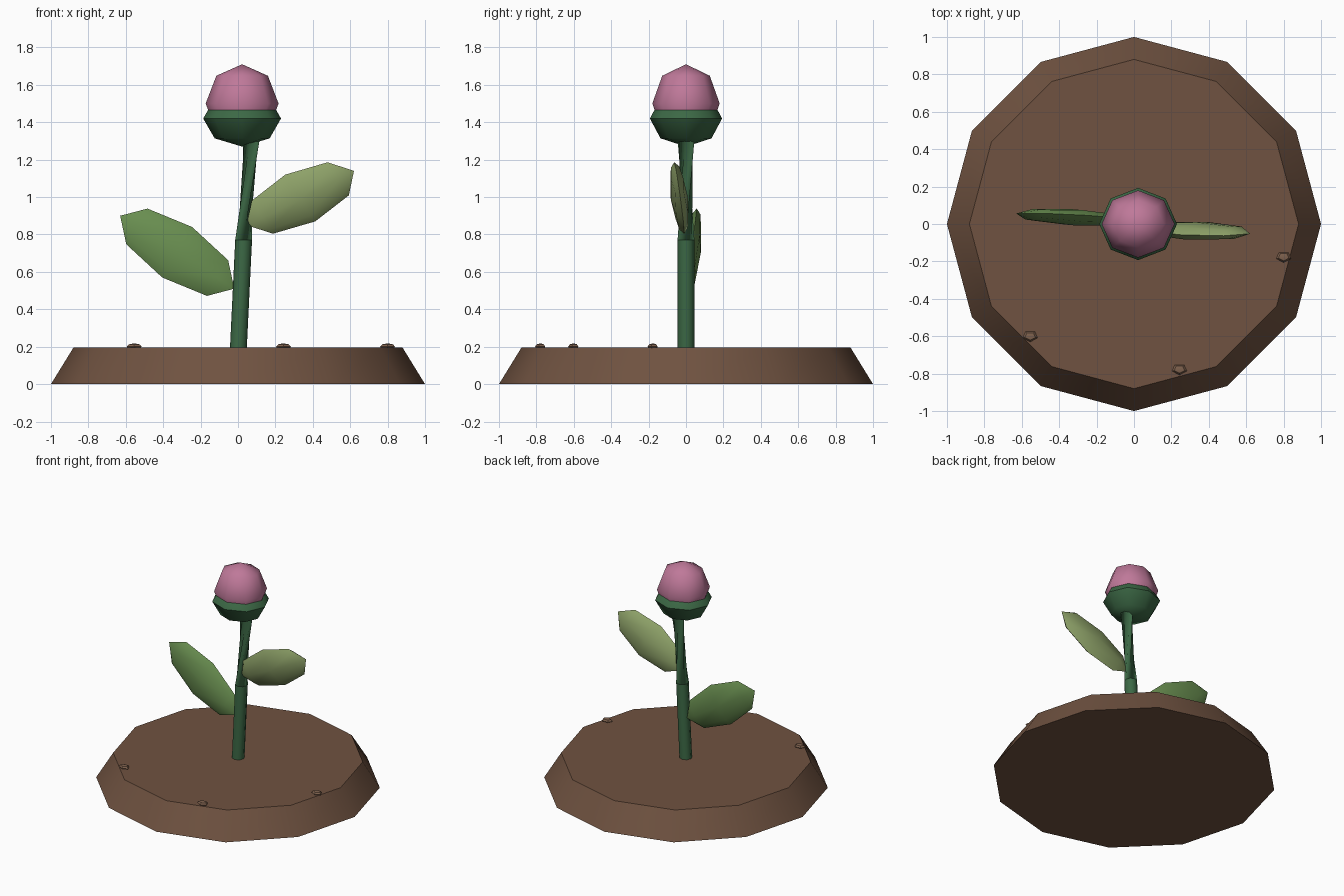
import bpy, bmesh
from math import sin, cos, pi, radians
from mathutils import Matrix, Vector

if "Cube" in bpy.data.objects:
    bpy.data.objects.remove(bpy.data.objects["Cube"])


def material(name, rgb):
    m = bpy.data.materials.new(name)
    m.diffuse_color = (*rgb, 1)
    m.use_nodes = True
    m.node_tree.nodes["Principled BSDF"].inputs["Base Color"].default_value = m.diffuse_color
    return m


brown = material("soil", (0.16, 0.085, 0.052))
pebble_brown = material("pebble", (0.21, 0.12, 0.075))
dark_green = material("stem_green", (0.045, 0.14, 0.06))
leaf_green = material("leaf_green", (0.14, 0.27, 0.08))
light_green = material("light_leaf_green", (0.27, 0.36, 0.14))
pink = material("petal_pink", (0.52, 0.19, 0.32))


def finish(name, bm, mat, angle=50):
    bmesh.ops.recalc_face_normals(bm, faces=bm.faces)
    me = bpy.data.meshes.new(name)
    bm.to_mesh(me)
    bm.free()
    me.materials.append(mat)
    ob = bpy.data.objects.new(name, me)
    bpy.context.collection.objects.link(ob)
    bpy.ops.object.select_all(action='DESELECT')
    ob.select_set(True)
    bpy.context.view_layer.objects.active = ob
    bpy.ops.object.shade_smooth_by_angle(angle=radians(angle))
    return ob


def ellipsoid(name, center, b, c, a, mat, segs=8, rings=4, angle=50):
    """Low-poly sphere stretched along three axes; a is the pole axis."""
    m = Matrix((b, c, a)).transposed().to_4x4()
    m.translation = center
    bm = bmesh.new()
    bmesh.ops.create_uvsphere(bm, u_segments=segs, v_segments=rings, radius=1)
    bmesh.ops.transform(bm, matrix=m, verts=bm.verts)
    return finish(name, bm, mat, angle)


def loft(name, rings, sides, mat):
    """Rings of (x centre, z, radius, twist) joined into a capped tube."""
    bm = bmesh.new()
    loops = [[bm.verts.new((x + r * cos(t + 2 * pi * i / sides),
                            r * sin(t + 2 * pi * i / sides), z))
              for i in range(sides)] for x, z, r, t in rings]
    for lo, hi in zip(loops, loops[1:]):
        for i in range(sides):
            j = (i + 1) % sides
            bm.faces.new((lo[i], lo[j], hi[j], hi[i]))
    bm.faces.new(loops[0][::-1])
    bm.faces.new(loops[-1])
    return finish(name, bm, mat)


# Soil mound
loft("soil_mound", [(0, 0, 1.0, 0), (0, 0.195, 0.88, 0)], 12, brown)

# Stem, twisted in its upper half
loft("stem", [(0, 0.15, 0.045, 0), (0.03, 0.77, 0.045, 0),
              (0.07, 1.3, 0.045, radians(125))], 8, dark_green)

# Bud: green cup with pink petals rising out of it
ellipsoid("bud_cup", (0.022, 0, 1.42), (0.208, 0, 0), (0, 0.193, 0),
          (0, 0, 0.15), dark_green)
ellipsoid("bud_petals", (0.022, 0, 1.5), (0.195, 0, 0), (0, 0.18, 0),
          (0, 0, 0.21), pink)


# Leaves: flattened ellipsoids; thickness axis is square to the other two
def leaf(name, center, length, width, thick, mat):
    a, b = Vector(length), Vector(width)
    ellipsoid(name, center, b, a.cross(b).normalized() * thick, a, mat)


leaf("left_leaf", (-0.325, 0.036, 0.705), (-0.305, 0.02, 0.195),
     (0.08, 0.01, 0.135), 0.043, leaf_green)
leaf("right_leaf", (0.333, -0.036, 0.995), (0.287, -0.016, 0.145),
     (-0.08, -0.022, 0.125), 0.046, light_green)

# Pebbles
for i, (x, y) in enumerate([(-0.555, -0.6), (0.243, -0.777), (0.8, -0.176)]):
    ellipsoid(f"pebble_{i + 1}", (x, y, 0.2), (-0.042, 0, 0), (0, -0.03, 0),
              (0, 0, 0.018), pebble_brown, 5, 4, 20)
